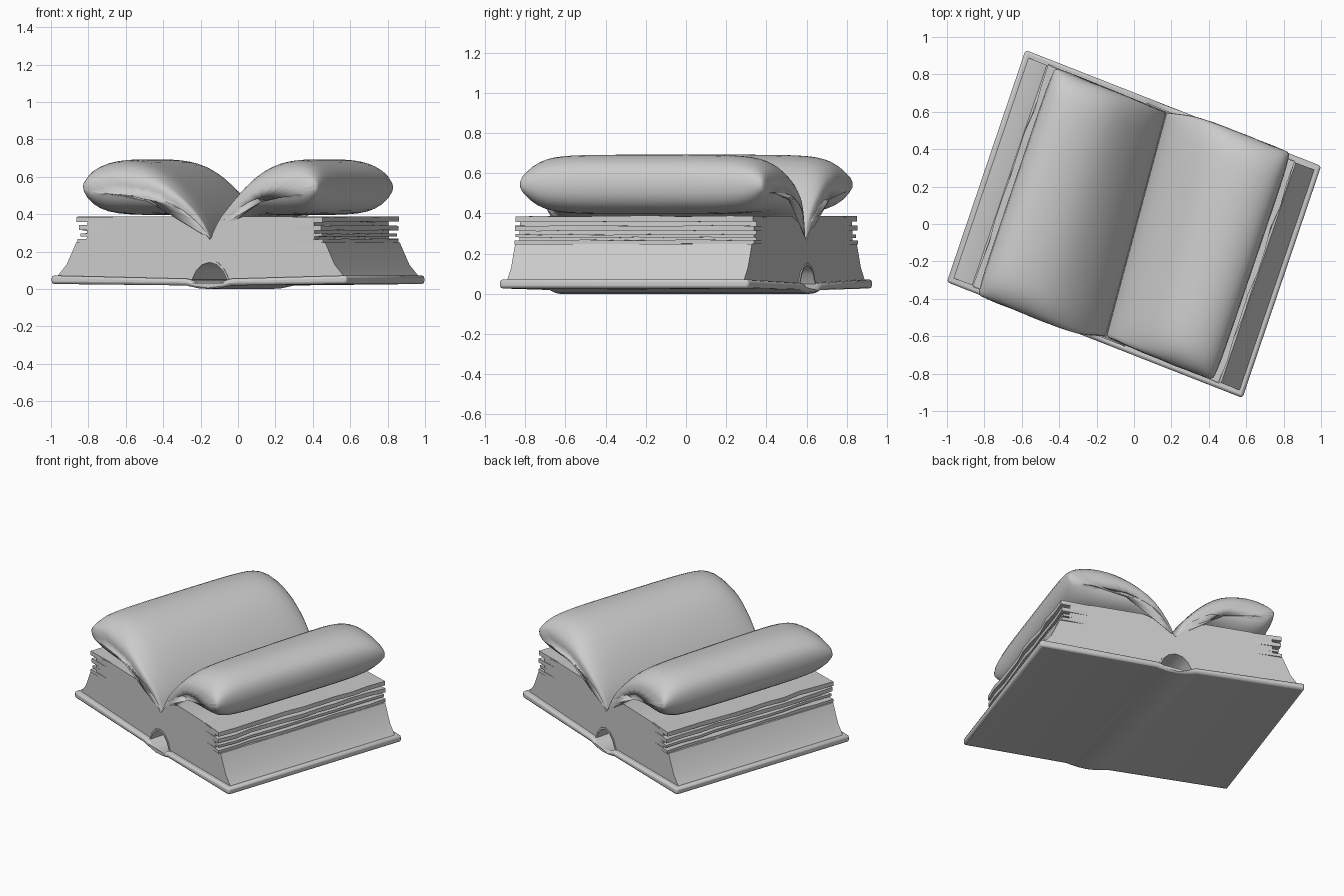
import bpy, bmesh, math, random
from mathutils import Matrix

if "Cube" in bpy.data.objects:
    bpy.data.objects.remove(bpy.data.objects["Cube"])

random.seed(4)
# Local axes: w = across the spread, l = along the spine; slightly skewed in plan
PLACE = Matrix(((0.931, 0.321, 0, 0), (-0.365, 0.947, 0, 0), (0, 0, 1, 0), (0, 0, 0, 1)))


def finish(bm, name, smooth=30, bevel=0, subsurf=0):
    bmesh.ops.recalc_face_normals(bm, faces=bm.faces)
    # the spine runs a little askew to the boards; the shift fades towards the fore edges
    for v in bm.verts:
        fade = min(1, max(0, 1 - (abs(v.co.x) - 0.13) / 0.5))
        v.co.x += fade * (0.012 - 0.065 * v.co.y)
    bm.transform(PLACE)
    me = bpy.data.meshes.new(name)
    bm.to_mesh(me)
    bm.free()
    ob = bpy.data.objects.new(name, me)
    bpy.context.collection.objects.link(ob)
    if bevel:
        m = ob.modifiers.new("bevel", 'BEVEL')
        m.width, m.segments, m.limit_method = bevel, 2, 'ANGLE'
        m.angle_limit = math.radians(40)
    if subsurf:
        m = ob.modifiers.new("subsurf", 'SUBSURF')
        m.levels = m.render_levels = subsurf
    bpy.ops.object.select_all(action='DESELECT')
    ob.select_set(True)
    bpy.context.view_layer.objects.active = ob
    bpy.ops.object.shade_smooth_by_angle(angle=math.radians(smooth))
    return ob


def loft(name, rings, **kw):
    """Skin closed rings of points and cap both ends."""
    bm = bmesh.new()
    rows = [[bm.verts.new(p) for p in r] for r in rings]
    n = len(rows[0])
    for a, b in zip(rows, rows[1:]):
        for i in range(n):
            j = (i + 1) % n
            bm.faces.new((a[i], a[j], b[j], b[i]))
    bm.faces.new(rows[0])
    bm.faces.new(rows[-1])
    return finish(bm, name, **kw)


def prism(name, profile, half, **kw):
    return loft(name, [[(w, l, z) for w, z in profile] for l in (-half, half)], **kw)


def mirrored(path):
    """Open right-hand path, starting on the centre line, mirrored to both sides."""
    return [(-w, z) for w, z in reversed(path[1:])] + path


# Cover boards with the curved spine between them
under = mirrored([(0, 0.0), (0.06, 0.004), (0.11, 0.014), (0.13, 0.019), (0.849, 0.027)])
upper = mirrored([(0, 0.02), (0.06, 0.028), (0.10, 0.048), (0.13, 0.055), (0.849, 0.072)])
prism("cover", under + upper[::-1], 0.655, bevel=0.014)

# Thick page block, arched over the hollow spine
arch = mirrored([(0, 0.155), (0.05, 0.14), (0.085, 0.105), (0.112, 0.05)])
right = [(0.825, 0.066), (0.77, 0.13), (0.715, 0.248), (0.655, 0.252), (0.65, 0.37),
         (0.50, 0.388), (0.20, 0.388), (0.10, 0.355), (0.04, 0.31), (0, 0.265)]
left = [(-w, z) for w, z in reversed(right[:-1])]
prism("page_block", arch + right + left, 0.622)

# Thin lining around the hollow of the spine
inner = [(w * 0.9, 0.05 + (z - 0.05) * 0.88) for w, z in arch]
prism("spine_lining", arch + inner[::-1], 0.628)


# Loose sheets with ragged edges under each page cushion
def sheet(name, side, z0, z1, w_out, half):
    def j(a=0.007):
        return random.uniform(-a, a)
    n = 10
    rings = []
    for i in range(n + 1):
        t = 2 * i / n - 1
        wo, dz = w_out + j(), j(0.003)
        # ends slant so the sheets merge into the block towards the spine
        rings.append([(side * w, t * h, z) for w, h, z in
                      ((0.30, half - 0.02, z0), (wo, half, z0 + dz),
                       (wo, half, z1 + dz), (0.30, half - 0.02, z1))])
    return loft(name, rings)


SHEETS = [(0.247, 0.268, 0.708), (0.280, 0.296, 0.695), (0.314, 0.340, 0.70), (0.358, 0.386, 0.706)]
for side, label in ((1, "right"), (-1, "left")):
    for k, (z0, z1, wo) in enumerate(SHEETS):
        sheet(f"loose_sheet_{label}_{k + 1}", side, z0, z1, wo, 0.63 - 0.004 * (k % 2))

# Puffed page cushions: (w, top z, bottom z) across the page
SECTION = [(0.0, 0.275, 0.255), (0.025, 0.345, 0.29), (0.06, 0.41, 0.325), (0.14, 0.515, 0.375),
           (0.24, 0.61, 0.395), (0.33, 0.665, 0.396), (0.42, 0.69, 0.396), (0.51, 0.696, 0.396),
           (0.585, 0.68, 0.405), (0.64, 0.65, 0.435), (0.68, 0.60, 0.49)]
TAPER = [(0.0, 0.14), (0.012, 0.42), (0.045, 0.67), (0.10, 0.87), (0.18, 0.96), (0.32, 1.0)]
HALF = 0.648


def cushion(name, side):
    stations = [(-HALF + d, s) for d, s in TAPER] + [(0, 1)] + [(HALF - d, s) for d, s in reversed(TAPER)]
    rings = []
    for l, s in stations:
        top, bot = [], []
        wrinkle = 0.012 * (1 - s)
        for w, zt, zb in SECTION:
            mid, h = (zt + zb) / 2, (zt - zb) / 2 * s
            pull = 1 - 0.03 * (1 - s)
            near = max(0, 1 - w / 0.15)
            a = l * (1 - 0.04 * near) + side * 0.02 * (1 - near)
            rz = min(wrinkle, h * 0.4)
            for row, z in ((top, mid + h), (bot, mid - h)):
                row.append((side * w * pull, a + random.uniform(-1, 1) * wrinkle * 0.6,
                            z + random.uniform(-1, 1) * rz))
        rings.append(top + bot[::-1])
    return loft(name, rings, subsurf=1, smooth=60)


cushion("page_cushion_right", 1)
cushion("page_cushion_left", -1)
